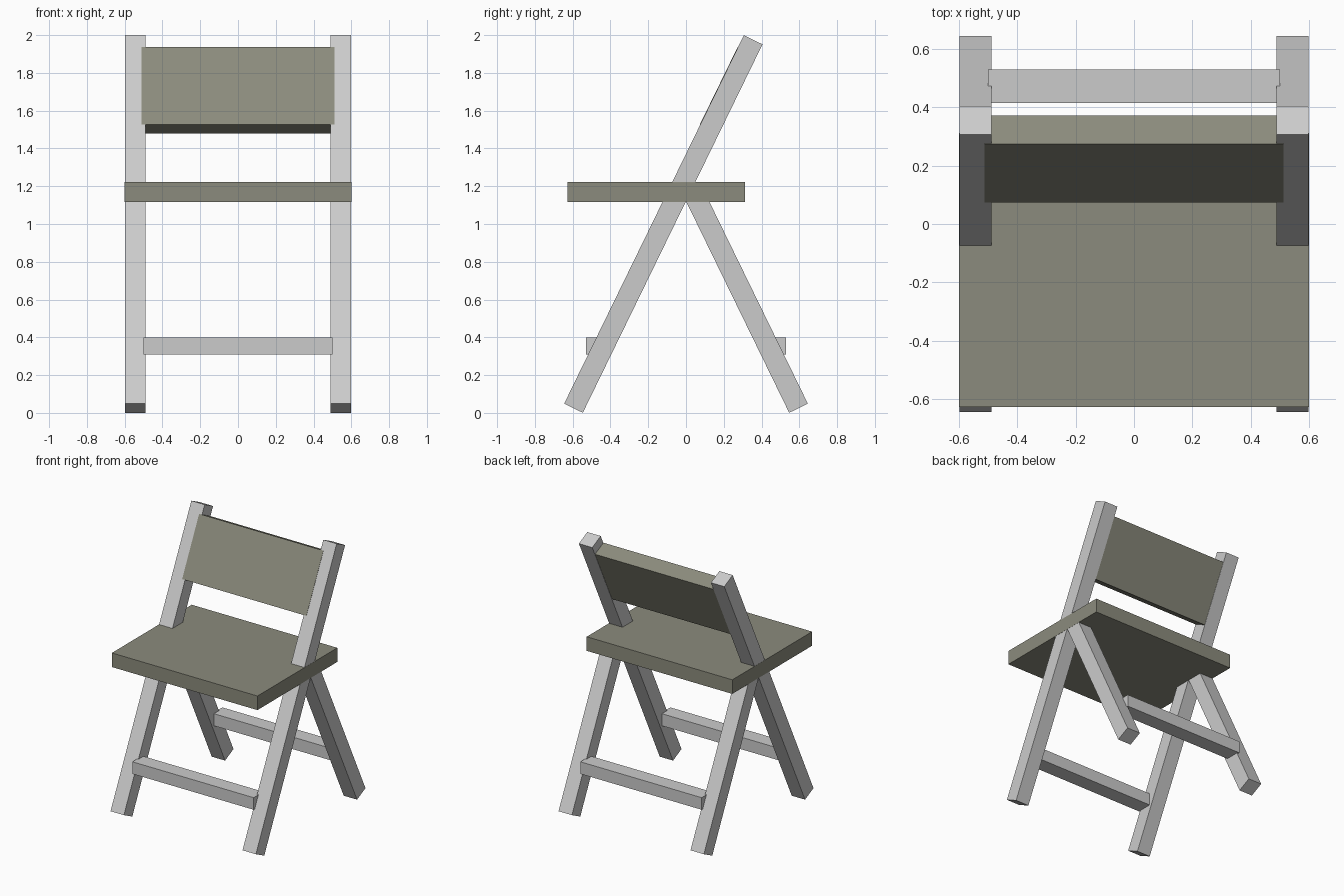
import bpy
import math
from mathutils import Matrix, Vector

default = bpy.data.objects.get("Cube")
if default:
    bpy.data.objects.remove(default, do_unlink=True)


def make_material(name, rgb):
    mat = bpy.data.materials.new(name)
    mat.use_nodes = True
    colour = (*rgb, 1.0)
    mat.diffuse_color = colour
    mat.node_tree.nodes["Principled BSDF"].inputs["Base Color"].default_value = colour
    return mat


frame_grey = make_material("frame grey", (0.60, 0.60, 0.60))
panel_olive = make_material("panel olive grey", (0.26, 0.26, 0.205))

LEAN = math.radians(26)      # tilt of the legs from vertical
BEAM = 0.11                  # thickness of the leg timber
LEG_X = 0.544                # centre of each leg, sideways
MID_Y = -0.12                # long leg centre
LONG = 2.17                  # long leg length


def box(name, size, centre, mat, lean=0.0):
    """Flat-sided block, leaning backwards by the given angle."""
    bpy.ops.mesh.primitive_cube_add(size=1)
    obj = bpy.context.object
    obj.name = name
    obj.data.transform(Matrix.Rotation(-lean, 4, "X") @ Matrix.Diagonal((*size, 1)))
    obj.location = centre
    obj.data.materials.append(mat)
    return obj


axis = Vector((0, math.sin(LEAN), math.cos(LEAN)))
long_centre = Vector((0, MID_Y, 1.0))
foot = long_centre - axis * LONG / 2

# Short rear legs mirror the long ones and stop inside the seat
short_length = (1.165 - foot.z) / axis.z
short_centre = foot + axis * short_length / 2
short_centre.y *= -1

for side, sign in (("left", 1), ("right", -1)):
    offset = Vector((sign * LEG_X, 0, 0))
    box(f"front_leg_{side}", (BEAM, BEAM, LONG), long_centre + offset, frame_grey, LEAN)
    box(f"rear_leg_{side}", (BEAM, BEAM, short_length), short_centre + offset, frame_grey, -LEAN)

# Cross rungs between the legs
for name, sign in (("front_rung", -1), ("rear_rung", 1)):
    box(name, (1.0, 0.115, 0.09), (0, sign * 0.4725, 0.355), frame_grey)

# Seat slab
box("seat", (1.2, 0.94, 0.105), (0, -0.158, 1.169), panel_olive)

# Backrest set between the uprights, its face just proud of them
back_centre = long_centre + axis * (0.707 / axis.z)
back_centre += Vector((0, -axis.z, axis.y)) * 0.002
box("backrest", (1.024, BEAM, 0.456), back_centre, panel_olive, LEAN)
